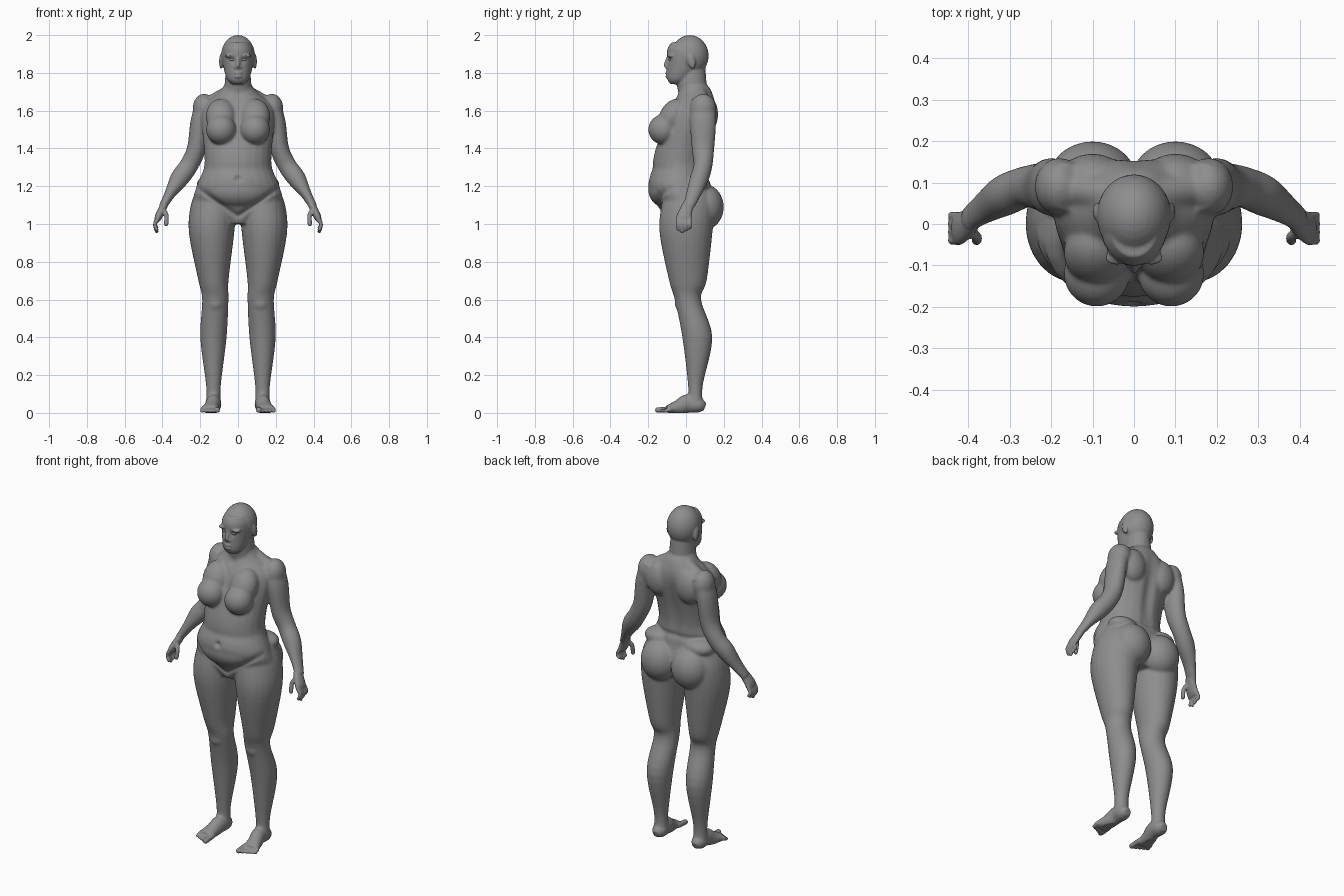
import bpy, bmesh, math
from mathutils import Matrix, Vector

default_cube = bpy.data.objects.get("Cube")
if default_cube:
    bpy.data.objects.remove(default_cube)

skin = bpy.data.materials.new("plain grey")
skin.use_nodes = True
grey = (.27, .27, .27, 1)
skin.diffuse_color = grey
skin.node_tree.nodes["Principled BSDF"].inputs["Base Color"].default_value = grey

bm = bmesh.new()
across, along, upward = Vector((1, 0, 0)), Vector((0, 1, 0)), Vector((0, 0, 1))
ring_sides = 24
span_steps = 5


def spline(rows):
    """Smooth interpolation through rows of numbers."""
    result = []
    last = len(rows) - 1
    for index in range(last):
        before, start, end, after = (
            rows[max(0, min(last, index + offset))] for offset in (-1, 0, 1, 2))
        for step in range(span_steps):
            t = step / span_steps
            result.append([
                b + t / 2 * (c - a + t * (2 * a - 5 * b + 4 * c - d + t * (3 * (b - c) + d - a)))
                for a, b, c, d in zip(before, start, end, after)])
    result.append(rows[-1])
    return result


def tube(rows, side=1, reference=None):
    """Loft ellipses (x, y, z, radius, radius); level rings without a reference."""
    path = spline(rows)
    rings = []
    for index, (x, y, z, radius_u, radius_v) in enumerate(path):
        u, v = across, along
        if reference:
            ahead = path[min(index + 1, len(path) - 1)]
            behind = path[max(index - 1, 0)]
            tangent = Vector(ahead[:3]) - Vector(behind[:3])
            u = reference.cross(tangent).normalized()
            v = tangent.cross(u).normalized()
        ring = []
        for corner in range(ring_sides):
            angle = math.tau * corner / ring_sides
            point = Vector((x, y, z))
            point += u * radius_u * math.cos(angle) + v * radius_v * math.sin(angle)
            point.x *= side
            ring.append(bm.verts.new(point))
        rings.append(ring)
    for lower, upper in zip(rings, rings[1:]):
        for corner in range(ring_sides):
            bm.faces.new((lower[corner], lower[corner - 1], upper[corner - 1], upper[corner]))
    bm.faces.new(rings[0])
    bm.faces.new(rings[-1])


def column(profile):
    """Central level loft from rows of height, half width, front and back."""
    tube([(0, (front + back) / 2, height, width, (back - front) / 2)
          for height, width, front, back in profile])


def blob(center, radii, side=1, tilt=0):
    x, y, z = center
    matrix = (Matrix.Translation((x * side, y, z))
              @ Matrix.Rotation(tilt, 4, 'X')
              @ Matrix.Diagonal((*radii, 1)))
    bmesh.ops.create_uvsphere(bm, u_segments=32, v_segments=16, radius=1, matrix=matrix)


def rod(points, radius, side=1, reference=along):
    """Round bar with a rounded tip."""
    tube([(*point, radius, radius) for point in points], side, reference)
    blob(points[-1], (radius, radius, radius), side)


# torso, belly and neck
column([(1, .1, -.1, .1), (1.1, .23, -.15, .14), (1.2, .22, -.2, .12),
        (1.3, .18, -.18, .11), (1.4, .18, -.16, .12), (1.6, .19, -.09, .16),
        (1.7, .1, -.04, .14), (1.74, .07, -.04, .11)])
blob(center=(0, -.09, 1.18), radii=(.18, .11, .1))
column([(1.6, .08, -.02, .12), (1.75, .07, -.05, .11), (1.85, .06, -.03, .1)])

# skull, face, nose and mouth
blob(center=(0, .02, 1.89), radii=(.09, .1, .11))
column([(1.74, .03, -.08, -.02), (1.77, .06, -.1, .03), (1.85, .08, -.1, .1),
        (1.92, .08, -.1, .1), (1.96, .06, -.08, .08)])
rod([(0, -.09, 1.89), (0, -.11, 1.84)], radius=.01)
blob(center=(0, -.1, 1.83), radii=(.02, .01, .01))
for lip_height in (1.78, 1.8):
    blob(center=(0, -.1, lip_height), radii=(.02, .01, .007))

for side in (1, -1):
    # brow and ear
    blob((.04, -.08, 1.89), (.03, .02, .01), side)
    blob((.09, .03, 1.86), (.01, .02, .04), side, tilt=.2)

    # shoulder slope, shoulder cap and shoulder blade
    rod([(.04, .07, 1.7), (.11, .08, 1.66), (.18, .09, 1.62)], .04, side)
    blob((.18, .09, 1.61), (.06, .07, .08), side)
    blob((.1, .11, 1.58), (.08, .06, .1), side)

    # breast and the slope above it
    blob((.09, -.12, 1.5), (.08, .08, .08), side)
    blob((.09, -.07, 1.57), (.08, .07, .1), side, tilt=-.5)

    # buttock and the roll above the hip
    blob((.1, .1, 1.09), (.11, .1, .12), side)
    blob((.13, .06, 1.21), (.09, .07, .05), side)

    # leg and kneecap
    tube([(.12, .01, 1.2, .09, .11), (.13, .01, 1.1, .12, .14), (.14, 0, .95, .12, .14),
          (.13, .01, .7, .08, .1), (.12, .01, .6, .07, .07), (.13, .06, .4, .07, .08),
          (.13, .05, .15, .04, .04), (.13, .05, .05, .04, .04)], side)
    blob((.12, -.03, .58), (.04, .03, .04), side)

    # foot
    tube([(.13, .1, .03, .02, .02), (.13, .07, .04, .04, .04), (.13, .01, .05, .04, .05),
          (.14, -.04, .03, .04, .04), (.15, -.1, .02, .05, .02)], side, upward)

    # toes, shorter towards the outside
    for toe in range(5):
        x = .11 + .02 * toe
        thickness = .01 if toe else .015
        rod([(x, -.08, .02), (x, -.15 + .01 * toe, thickness)], thickness, side, upward)

    # arm and palm
    tube([(.16, .09, 1.66, .05, .06), (.2, .09, 1.55, .05, .07), (.22, .09, 1.4, .05, .06),
          (.26, .09, 1.31, .05, .05), (.31, .07, 1.24, .05, .05), (.36, .04, 1.16, .03, .04),
          (.4, .01, 1.09, .02, .03)], side, along)
    tube([(.39, .01, 1.1, .02, .03), (.42, -.01, 1.04, .02, .04), (.43, -.01, 1.01, .01, .04)],
         side, along)

    # fingers, longest in the middle, and thumb
    for finger in range(4):
        y = .02 * finger - .04
        tip = .96 + .01 * abs(finger - 1)
        rod([(.42, y, 1.04), (.44, y, 1), (.43, y, tip)], .01, side)
    rod([(.4, -.01, 1.08), (.38, -.03, 1.05), (.38, -.04, 1)], .012, side)

bmesh.ops.recalc_face_normals(bm, faces=bm.faces)
parts_mesh = bpy.data.meshes.new("parts")
bm.to_mesh(parts_mesh)
bm.free()
body = bpy.data.objects.new("body", parts_mesh)
bpy.context.collection.objects.link(body)

# fuse the parts into one skin
fuse = body.modifiers.new("fuse", 'REMESH')
fuse.mode = 'VOXEL'
fuse.voxel_size = .0055
graph = bpy.context.evaluated_depsgraph_get()
skin_mesh = bpy.data.meshes.new_from_object(body.evaluated_get(graph))
body.modifiers.clear()
body.data = skin_mesh
bpy.data.meshes.remove(parts_mesh)
skin_mesh.name = "body"


def bump(distance, width):
    return math.exp(-(distance / width) ** 2)


# sculpted hollows and creases
eye_center = Vector((.03, -.1, 1.87))
navel_center = Vector((0, -.2, 1.24))
throat_center = Vector((0, -.06, 1.68))
for vertex in skin_mesh.vertices:
    x, y, z = vertex.co
    mirrored = Vector((abs(x), y, z))
    for center, width, depth in ((eye_center, .015, .012),
                                 (navel_center, .012, .03),
                                 (throat_center, .02, .01)):
        vertex.co.y += depth * bump((mirrored - center).length, width)
    if y > .04 and abs(x) < .2:
        # spine groove and crease above the hips
        vertex.co.y -= .016 * bump(x, .03) * bump(z - 1.45, .2)
        vertex.co.y -= .01 * bump(z - 1.26, .012)
    if y < -.06 and abs(x) < .22:
        # fold under the belly and soft waist crease
        vertex.co.y += .016 * bump(z - 1.04 - .7 * abs(x), .014)
        vertex.co.y += .005 * bump(z - 1.29, .02)
    vertex.co.z = max(vertex.co.z, 0)

# soften the large forms, keep hands, feet and face crisp
soft = body.vertex_groups.new(name="soft")
for vertex in skin_mesh.vertices:
    x, y, z = vertex.co
    is_hand = abs(x) > .35 and z < 1.12
    if .07 < z < 1.73 and not is_hand:
        soft.add([vertex.index], 1, 'REPLACE')
soften = body.modifiers.new("soften", 'SMOOTH')
soften.factor = .5
soften.iterations = 22
soften.vertex_group = soft.name
polish = body.modifiers.new("polish", 'SMOOTH')
polish.factor = .5
polish.iterations = 3

# eyes
finished = [body]
for side, name in ((1, "left_eye"), (-1, "right_eye")):
    bpy.ops.mesh.primitive_uv_sphere_add(segments=24, ring_count=16, radius=1,
                                         location=(.03 * side, -.08, 1.87))
    eye = bpy.context.object
    eye.name = name
    eye.scale = (.015, .012, .008)
    finished.append(eye)

for part in finished:
    part.data.materials.clear()
    part.data.materials.append(skin)
    for face in part.data.polygons:
        face.use_smooth = True
